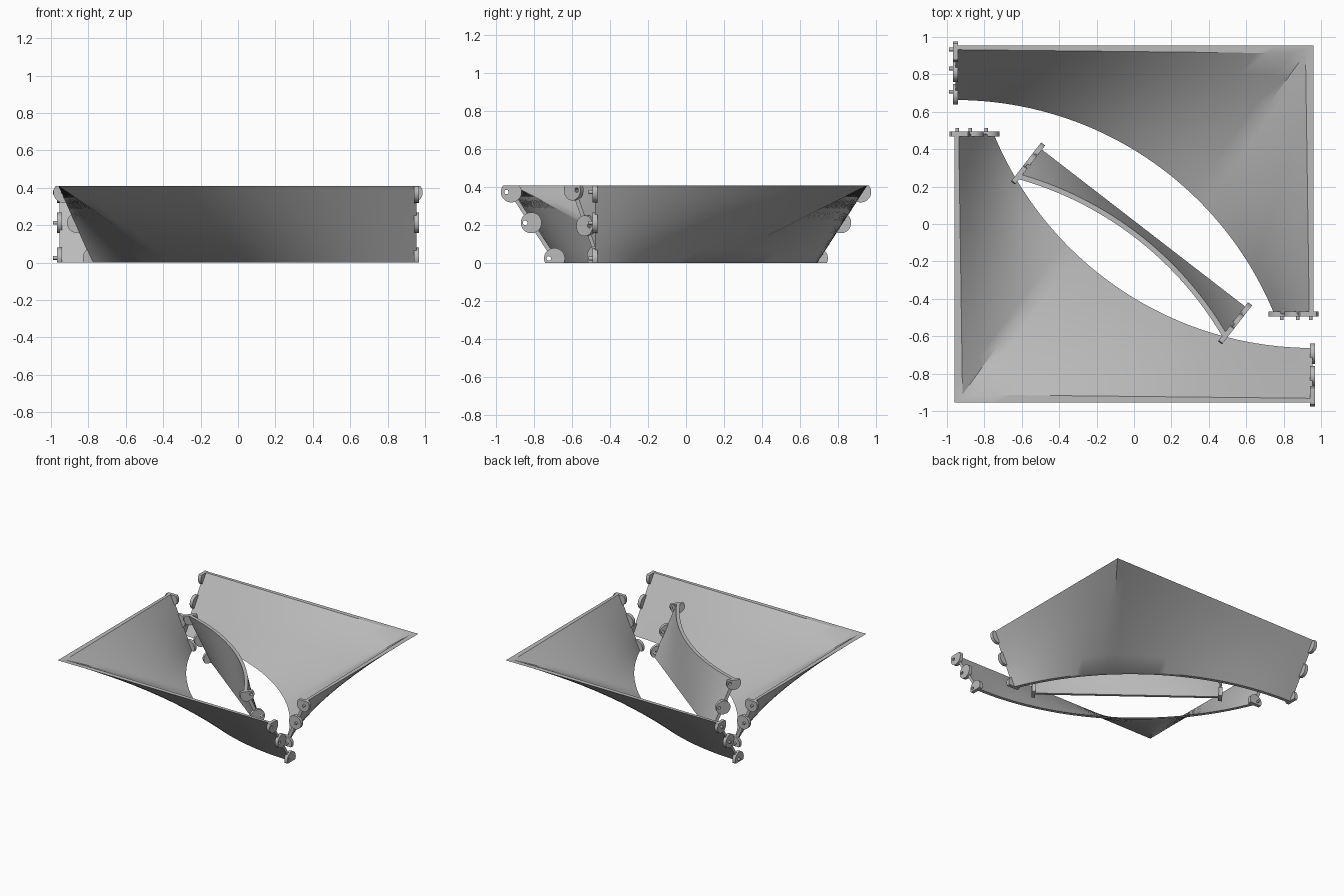
import bpy, bmesh, math
from mathutils import Matrix, Vector

if "Cube" in bpy.data.objects:
    bpy.data.objects.remove(bpy.data.objects["Cube"])

H = 0.41            # panel height
R, T = 1.842, 0.027  # inner arc radius, wall thickness
HALF = 0.699        # half length of the straight panel

grey = bpy.data.materials.new("light_grey")
grey.diffuse_color = (0.5, 0.5, 0.5, 1)
grey.use_nodes = True
grey.node_tree.nodes["Principled BSDF"].inputs["Base Color"].default_value = grey.diffuse_color


def finish(ob):
    ob.data.materials.clear()
    ob.data.materials.append(grey)
    bpy.ops.object.select_all(action='DESELECT')
    ob.select_set(True)
    bpy.context.view_layer.objects.active = ob
    bpy.ops.object.shade_smooth_by_angle(angle=math.radians(30))


def lerp(a, b, t):
    return a + (b - a) * t


def loft(name, outer_line, outer_arc, inner_arc, inner_line, mat, rows=6):
    """Ruled wall between a straight edge and an arc, with thickness."""
    bm = bmesh.new()
    rings = []
    for ol, oa, ia, il in zip(outer_line, outer_arc, inner_arc, inner_line):
        ring = [lerp(ol, oa, k / rows) for k in range(rows + 1)]
        ring += [lerp(ia, il, k / rows) for k in range(rows + 1)]
        rings.append([bm.verts.new(mat @ p) for p in ring])
    n = len(rings[0])
    for a, b in zip(rings, rings[1:]):
        for k in range(n):
            bm.faces.new((a[k], a[(k + 1) % n], b[(k + 1) % n], b[k]))
    for ring in (rings[0], rings[-1]):      # end caps
        for k in range(rows):
            bm.faces.new((ring[k], ring[k + 1], ring[n - 2 - k], ring[n - 1 - k]))
    bmesh.ops.recalc_face_normals(bm, faces=bm.faces)
    me = bpy.data.meshes.new(name)
    bm.to_mesh(me)
    bm.free()
    ob = bpy.data.objects.new(name, me)
    bpy.context.collection.objects.link(ob)
    finish(ob)


def tabs(name, wide, narrow, u, mat, pegs=0, flip=False):
    """Three round joining tabs down a panel end; pegs = side they stick out."""
    frame = Matrix((u, (0, 0, 1), u.cross(Vector((0, 0, 1))))).transposed().to_4x4()
    for i, (z, off) in enumerate(((0.375, 0.025), (0.213, 0.032), (0.025, 0.03))):
        c = lerp(narrow, wide, z / H)
        zz = H - z if flip else z
        cu = bpy.data.curves.new(name, 'CURVE')
        cu.dimensions, cu.fill_mode, cu.extrude = '2D', 'BOTH', 0.0135
        holes = [] if pegs else [(off, 0.012, 12)]
        for cx, r, n in [(0, 0.055, 40)] + holes:
            sp = cu.splines.new('POLY')
            sp.points.add(n - 1)
            sp.use_cyclic_u = True
            for k, pt in enumerate(sp.points):
                a = 2 * math.pi * k / n
                y = min(max(r * math.sin(a), -zz), H - zz)
                pt.co = (cx + r * math.cos(a), y, 0, 1)
        m = mat @ Matrix.Translation((c.x, c.y, zz)) @ frame
        ob = bpy.data.objects.new(f"{name}_{i + 1}", cu)
        ob.matrix_world = m
        bpy.context.collection.objects.link(ob)
        bpy.ops.object.select_all(action='DESELECT')
        ob.select_set(True)
        bpy.context.view_layer.objects.active = ob
        bpy.ops.object.convert(target='MESH')
        finish(bpy.context.view_layer.objects.active)
        if pegs:
            bpy.ops.mesh.primitive_cylinder_add(vertices=16, radius=0.01, depth=0.022)
            peg = bpy.context.object
            peg.name = f"{name}_peg_{i + 1}"
            peg.matrix_world = m @ Matrix.Translation((off * 0.5, 0, pegs * 0.022))
            finish(peg)


# Corner panel: L-shaped straight edge on top, arc at the bottom
X0, X1, Y0, Y1 = -0.955, 0.96, -0.48, 0.955
CY = Y0 - HALF
N1, N2 = 28, 18


def corner_arc(r):
    end = math.asin(HALF / r)
    angs = [lerp(math.pi / 2, math.pi / 4, k / N1) for k in range(N1 + 1)]
    angs += [lerp(math.pi / 4, end, k / N2) for k in range(1, N2 + 1)]
    return [Vector((X0 + r * math.cos(a), CY + r * math.sin(a), 0)) for a in angs]


def corner_line(end_inset, corner_inset):
    a = Vector((X0, Y1 - end_inset, H))
    b = Vector((X1 - corner_inset, Y1 - corner_inset, H))
    c = Vector((X1 - end_inset, Y0, H))
    return ([lerp(a, b, k / N1) for k in range(N1 + 1)]
            + [lerp(b, c, k / N2) for k in range(1, N2 + 1)])


for label, ang in (("back", 0), ("front", math.pi)):
    mat = Matrix.Rotation(ang, 4, 'Z')
    loft(f"{label}_corner_panel", corner_line(0, 0), corner_arc(R + T),
         corner_arc(R), corner_line(0.023, 0.043), mat)
    arc = corner_arc(R + T / 2)
    tabs(f"{label}_long_end_tab", Vector((X0, Y1 - 0.012, 0)), arc[0],
         Vector((0, 1, 0)), mat, pegs=-1 if label == "back" else 0)
    tabs(f"{label}_short_end_tab", Vector((X1 - 0.012, Y0, 0)), arc[-1],
         Vector((1, 0, 0)), mat, pegs=1)

# Straight panel, lying upside down between the corner panels
d = Vector((0.791, -0.611, 0)).normalized()
p = Vector((-d.y, d.x, 0))
mat = Matrix((d, p, (0, 0, 1))).transposed().to_4x4()
mat.translation = (0.0505, -0.0215, 0)
CENTRE = -1.91
N = 36


def side_arc(r):
    e = math.asin(HALF / r)
    angs = [lerp(-e, e, k / N) for k in range(N + 1)]
    return [Vector((r * math.sin(a), CENTRE + r * math.cos(a), H)) for a in angs]


def side_line(inset):
    return [Vector((lerp(-HALF, HALF, k / N), -inset, 0)) for k in range(N + 1)]


loft("side_panel", side_line(0), side_arc(R + T), side_arc(R), side_line(0.023), mat)
mid = side_arc(R + T / 2)
for label, s, end in (("left", -1, mid[0]), ("right", 1, mid[-1])):
    m = mat.copy()
    foot = Vector((s * HALF, -0.012, 0))
    tabs(f"side_{label}_tab", foot, end, Vector((0, 1, 0)), m, flip=True)
